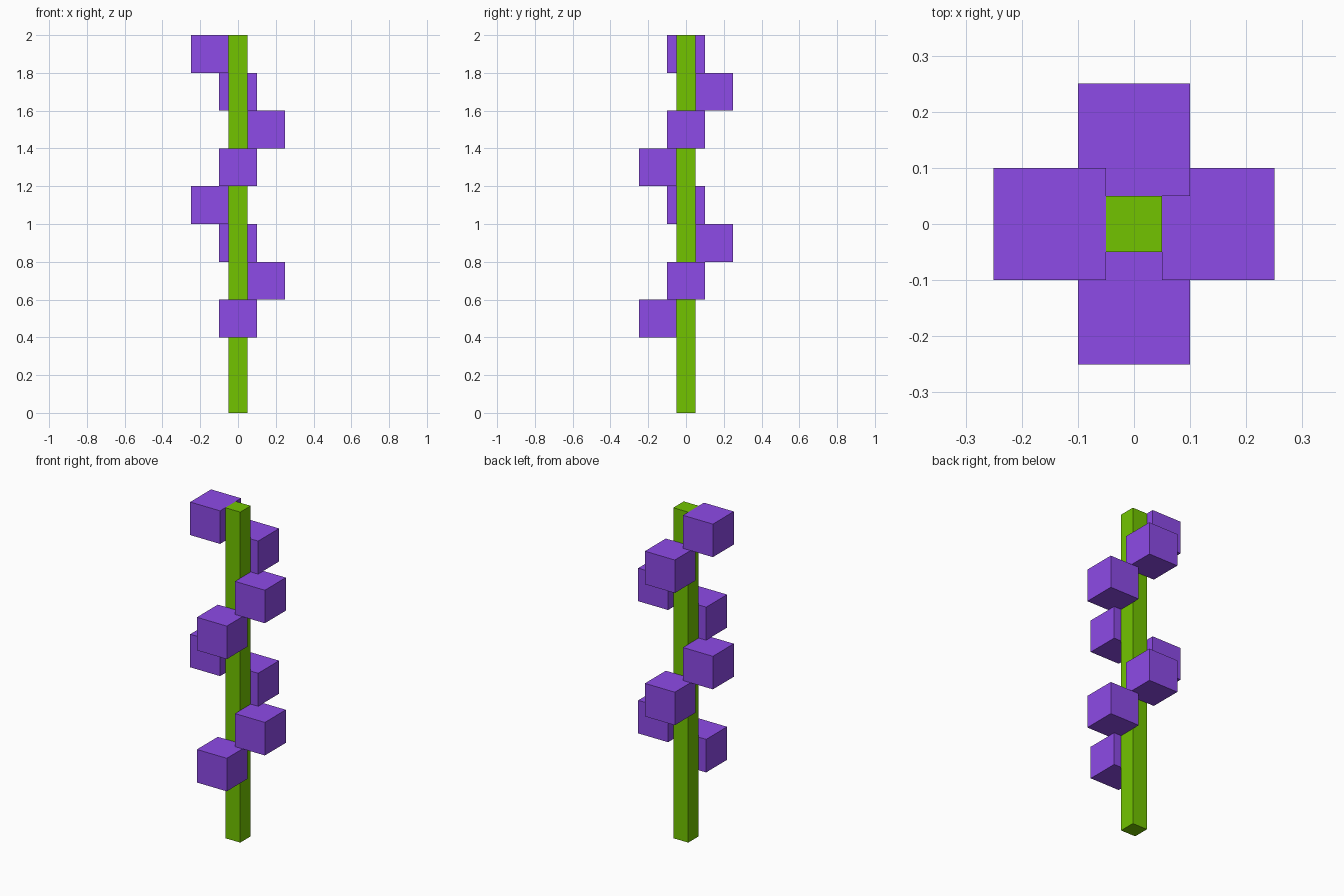
import bpy
import math

if "Cube" in bpy.data.objects:
    bpy.data.objects.remove(bpy.data.objects["Cube"])


def make_material(name, colour):
    mat = bpy.data.materials.new(name)
    mat.diffuse_color = (*colour, 1.0)
    mat.use_nodes = True
    mat.node_tree.nodes["Principled BSDF"].inputs["Base Color"].default_value = mat.diffuse_color
    return mat


def box(name, centre, size, mat):
    bpy.ops.mesh.primitive_cube_add(size=1, location=centre)
    obj = bpy.context.object
    obj.name = name
    obj.scale = size
    bpy.ops.object.transform_apply(location=False, rotation=False, scale=True)
    obj.data.materials.append(mat)
    return obj


green = make_material("stem green", (0.168, 0.55, 0.0))
purple = make_material("blossom purple", (0.27, 0.069, 0.80))

# Square stem
box("stem", (0, 0, 1), (0.1, 0.1, 2), green)

# Blossoms spiral up the stem: front, right, back, left, repeated twice
SIZE = 0.2
OFFSET = 0.15
for i in range(8):
    angle = math.radians(-90 + 90 * i)
    x = OFFSET * round(math.cos(angle))
    y = OFFSET * round(math.sin(angle))
    box(f"blossom_{i + 1}", (x, y, 0.5 + SIZE * i), (SIZE, SIZE, SIZE), purple)
